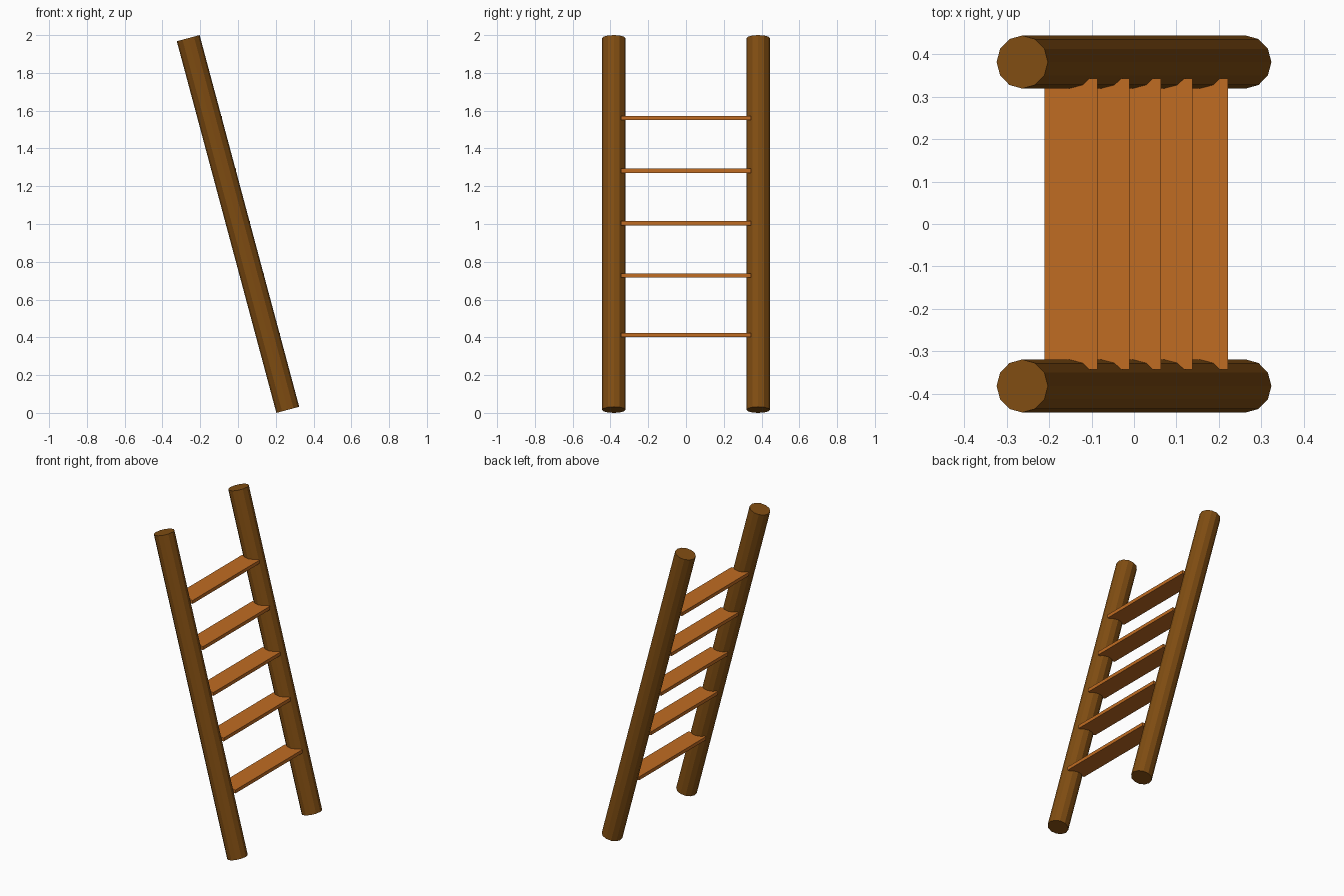
import bpy, math

if "Cube" in bpy.data.objects:
    bpy.data.objects.remove(bpy.data.objects["Cube"])

TILT = math.radians(15)
RADIUS = 0.0625
LENGTH = (2 - 2 * RADIUS * math.sin(TILT)) / math.cos(TILT)


def material(name, rgb):
    m = bpy.data.materials.new(name)
    m.diffuse_color = (*rgb, 1)
    m.use_nodes = True
    m.node_tree.nodes["Principled BSDF"].inputs["Base Color"].default_value = m.diffuse_color
    return m


dark_wood = material("dark wood", (0.216, 0.074, 0.006))
light_wood = material("light wood", (0.527, 0.150, 0.016))

# Two leaning twelve-sided poles
for side, name in ((-1, "front_pole"), (1, "back_pole")):
    bpy.ops.mesh.primitive_cylinder_add(
        vertices=12, radius=RADIUS, depth=LENGTH,
        location=(0, side * 0.382, 1), rotation=(0, -TILT, 0))
    pole = bpy.context.object
    pole.name = name
    pole.data.materials.append(dark_wood)

# Flat level rungs, following the lean of the poles
for i, z in enumerate((0.413, 0.728, 1.004, 1.282, 1.562)):
    x = (1 - z) * math.tan(TILT) + 0.002
    bpy.ops.mesh.primitive_cube_add(size=1, location=(x, 0, z))
    rung = bpy.context.object
    rung.name = f"rung_{i + 1}"
    rung.scale = (0.126, 0.686, 0.022)
    bpy.ops.object.transform_apply(location=False, rotation=False, scale=True)
    rung.data.materials.append(light_wood)
